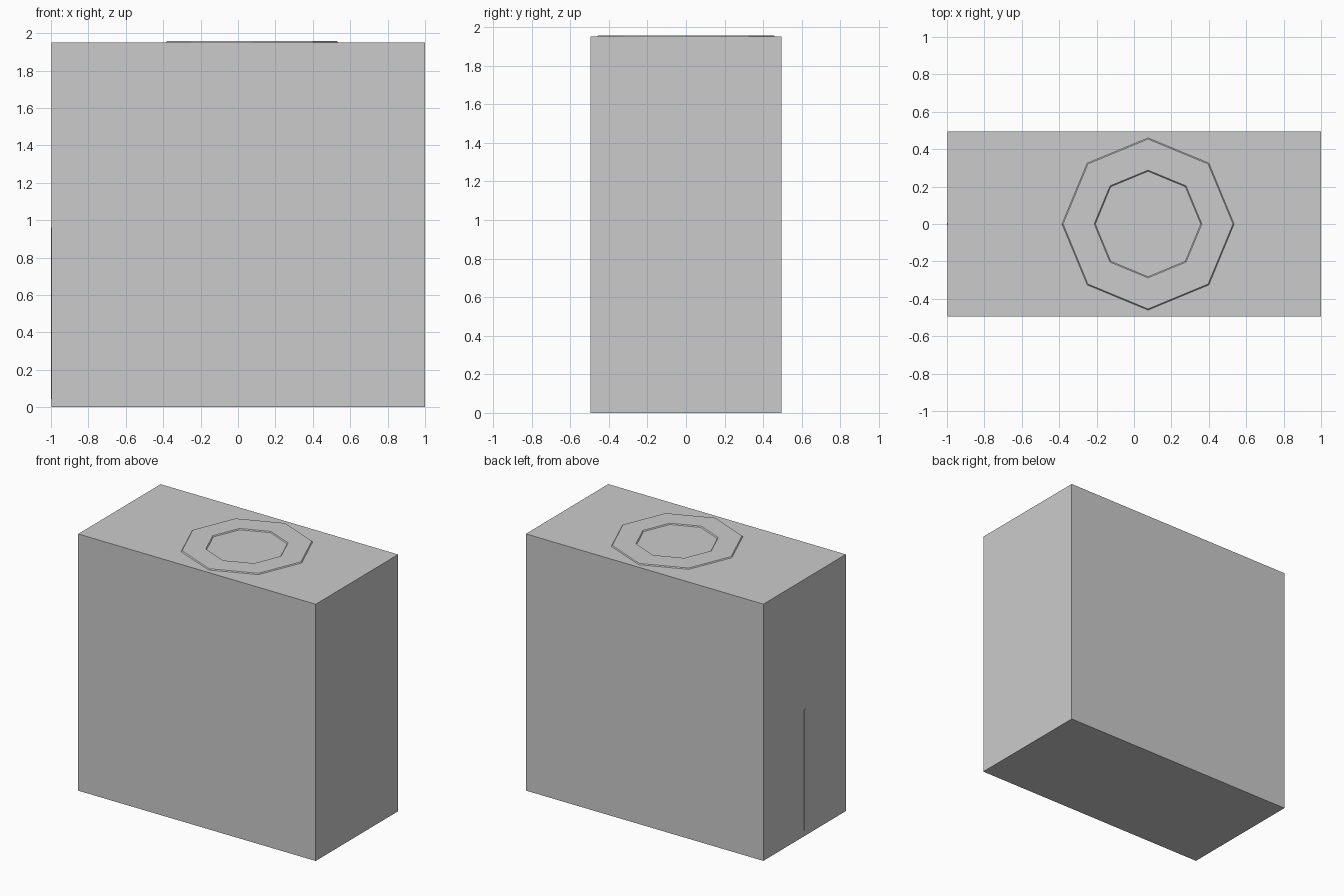
import bpy, bmesh
from math import sin, cos, pi

if "Cube" in bpy.data.objects:
    bpy.data.objects.remove(bpy.data.objects["Cube"])


def finish(bm, name):
    bmesh.ops.recalc_face_normals(bm, faces=bm.faces)
    mesh = bpy.data.meshes.new(name)
    bm.to_mesh(mesh)
    bm.free()
    obj = bpy.data.objects.new(name, mesh)
    bpy.context.collection.objects.link(obj)
    return obj


def box(name, lo, hi):
    bm = bmesh.new()
    bmesh.ops.create_cube(bm, size=1)
    for v in bm.verts:
        for i in range(3):
            v.co[i] = lo[i] + (v.co[i] + 0.5) * (hi[i] - lo[i])
    return finish(bm, name)


def lathe_ring(name, profile, center, sides=8):
    """Closed (radius, z) profile swept around a vertical axis."""
    bm = bmesh.new()
    rings = []
    for k in range(sides):
        a = 2 * pi * k / sides
        rings.append([bm.verts.new((center[0] + r * cos(a), center[1] + r * sin(a), z))
                      for r, z in profile])
    n = len(profile)
    for k in range(sides):
        a, b = rings[k], rings[(k + 1) % sides]
        for i in range(n):
            j = (i + 1) % n
            bm.faces.new((a[i], b[i], b[j], a[j]))
    return finish(bm, name)


# Main block
TOP = 1.951
box("body", (-0.997, -0.495, 0), (1, 0.495, TOP))

# Low octagonal ring with sloped inner and outer edges on the top face
lathe_ring("top_ring",
           [(0.279, TOP - 0.003), (0.463, TOP - 0.003), (0.454, TOP + 0.007), (0.288, TOP + 0.007)],
           (0.075, 0))

# Thin upright bevelled rib on the left face
rib = box("side_rib", (-1, -0.011, 0.04), (-0.99, 0.011, 0.966))
for v in rib.data.vertices:
    if v.co.x < -0.995:
        v.co.y *= 0.5
        v.co.z += 0.005 if v.co.z < 0.5 else -0.005
